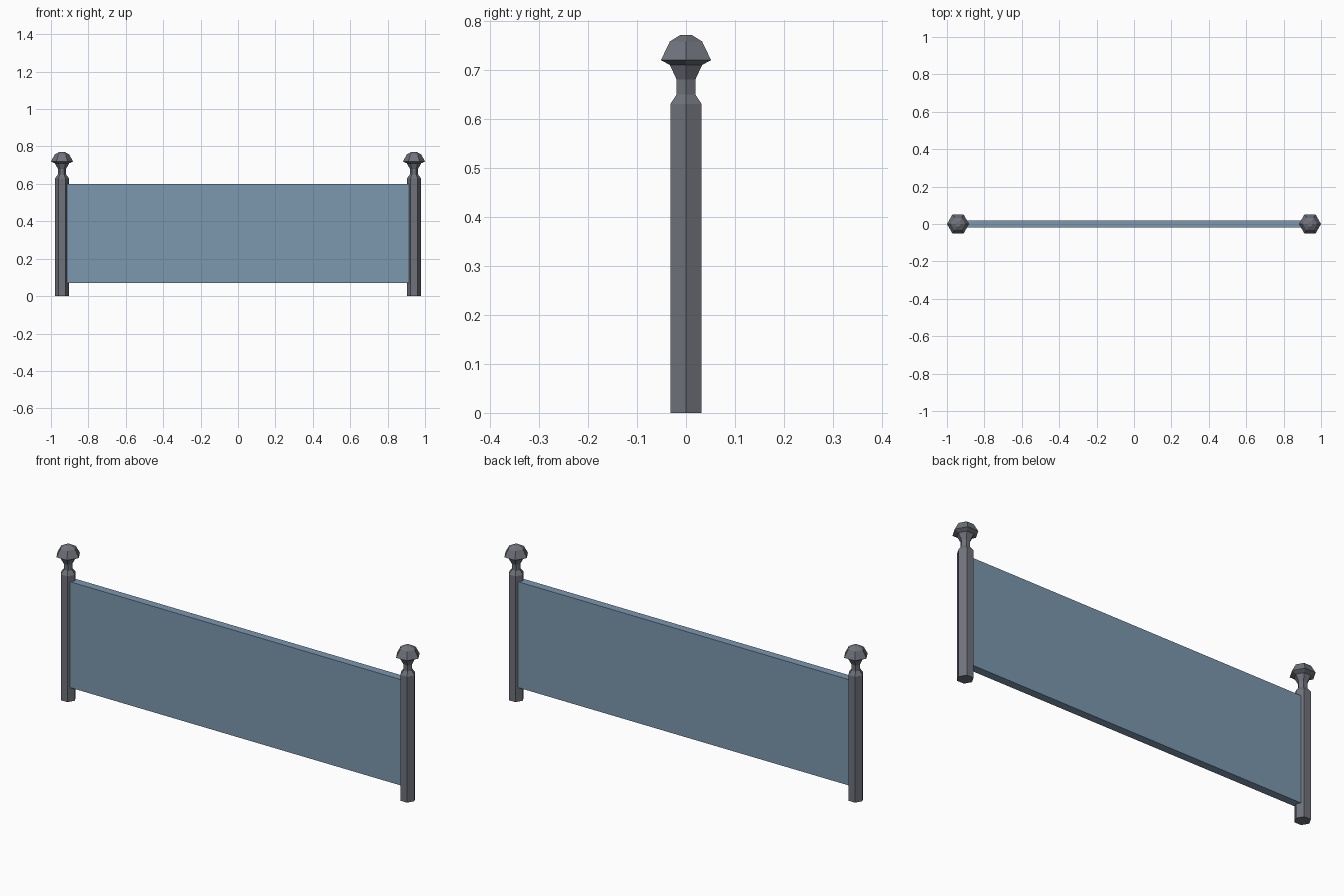
import bpy, bmesh
from math import cos, sin, pi

if "Cube" in bpy.data.objects:
    bpy.data.objects.remove(bpy.data.objects["Cube"])


def material(name, rgba):
    m = bpy.data.materials.new(name)
    m.diffuse_color = rgba
    m.use_nodes = True
    m.node_tree.nodes["Principled BSDF"].inputs["Base Color"].default_value = m.diffuse_color
    return m


def make_object(name, bm, mat):
    bmesh.ops.recalc_face_normals(bm, faces=bm.faces)
    me = bpy.data.meshes.new(name)
    bm.to_mesh(me)
    bm.free()
    me.materials.append(mat)
    ob = bpy.data.objects.new(name, me)
    bpy.context.collection.objects.link(ob)
    return ob


metal = material("dark_metal", (0.16, 0.17, 0.20, 1))
blue = material("blue_panel", (0.20, 0.31, 0.43, 1))

# Hexagonal post with waisted neck and faceted knob: (corner radius, z)
PROFILE = [(0.037, 0), (0.037, 0.07), (0.037, 0.63), (0.022, 0.65), (0.022, 0.68),
           (0.038, 0.71), (0.059, 0.72), (0.038, 0.758), (0.014, 0.771)]
SIDES = 6


def post(name, x):
    bm = bmesh.new()
    rings = [[bm.verts.new((r * cos(2 * pi * i / SIDES), r * sin(2 * pi * i / SIDES), z))
              for i in range(SIDES)] for r, z in PROFILE]
    for a, b in zip(rings, rings[1:]):
        for i in range(SIDES):
            j = (i + 1) % SIDES
            bm.faces.new((a[i], a[j], b[j], b[i]))
    bm.faces.new(rings[0])
    bm.faces.new(rings[-1])
    ob = make_object(name, bm, metal)
    ob.location.x = x


post("left_post", -0.941)
post("right_post", 0.941)

# Flat panel running into both posts
bm = bmesh.new()
bmesh.ops.create_cube(bm, size=1)
bmesh.ops.scale(bm, vec=(1.88, 0.04, 0.53), verts=bm.verts)
bmesh.ops.translate(bm, vec=(0, 0, 0.335), verts=bm.verts)
make_object("panel", bm, blue)
